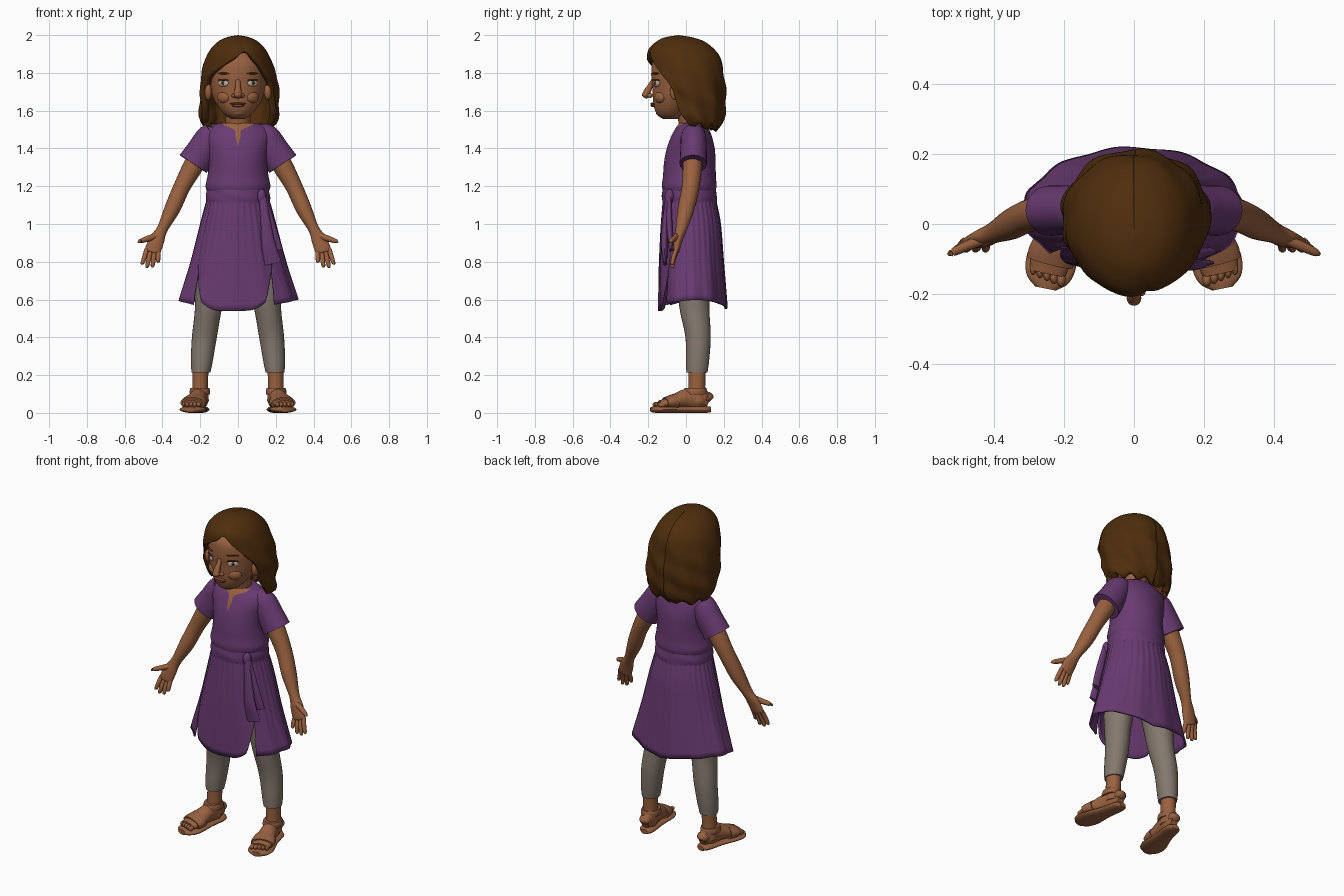
import bpy, bmesh, math
from math import sin, cos, radians, pi
from mathutils import Matrix, Vector

cube = bpy.data.objects.get("Cube")
if cube:
    bpy.data.objects.remove(cube)


def colour(name, r, g, b):
    mat = bpy.data.materials.new(name)
    mat.use_nodes = True
    mat.diffuse_color = (r, g, b, 1)
    shader = next(node for node in mat.node_tree.nodes if node.type == 'BSDF_PRINCIPLED')
    shader.inputs["Base Color"].default_value = (r, g, b, 1)
    shader.inputs["Roughness"].default_value = .8
    return mat


skin = colour("warm_skin", .32, .12, .05)
purple = colour("purple_cloth", .14, .043, .165)
brown = colour("brown_hair", .078, .027, .004)
grey = colour("grey_leggings", .23, .19, .155)
tan = colour("tan_sandal", .3, .115, .052)
lip = colour("lip", .22, .062, .035)
white = colour("eye_white", .5, .43, .37)
iris = colour("iris_brown", .1, .045, .012)
dark = colour("dark_lash", .02, .01, .006)


def finish(bm, name, mat, thick=0):
    mesh = bpy.data.meshes.new(name)
    bm.to_mesh(mesh)
    bm.free()
    mesh.materials.append(mat)
    for poly in mesh.polygons:
        poly.use_smooth = True
    mesh.set_sharp_from_angle(angle=radians(50))
    obj = bpy.data.objects.new(name, mesh)
    bpy.context.collection.objects.link(obj)
    if thick:
        mod = obj.modifiers.new("thickness", 'SOLIDIFY')
        mod.thickness = thick
        mod.offset = -1
    return obj


def at(rows, t):
    """Smoothly interpolate rows keyed by their ascending first value."""
    last = len(rows) - 1
    k = next((i for i in range(last) if t < rows[i + 1][0]), last - 1)
    a, b = rows[k], rows[k + 1]
    before, after = rows[max(k - 1, 0)], rows[min(k + 2, last)]
    h = b[0] - a[0]
    s = min(max((t - a[0]) / h, 0), 1)
    out = []
    for j in range(1, len(a)):
        m0 = (b[j] - before[j]) / (b[0] - before[0]) * h
        m1 = (after[j] - a[j]) / (after[0] - a[0]) * h
        d = b[j] - a[j]
        out.append(a[j] + s * (m0 + s * (3 * d - 2 * m0 - m1 + s * (m0 + m1 - 2 * d))))
    return out


def shell(name, rows, mat, side=1, top=None, hem=None, centre=-90, half=None,
          wave=None, power=1, cols=48, steps=18, thick=0, grow=1, cap=False):
    """Elliptical wall from rows (z, centre x, centre y, radius x, radius y)."""
    top = rows[-1][0] if top is None else top
    bm = bmesh.new()
    grid = []
    for i in range(cols + 1):
        u = 2 * i / cols - 1
        low = hem(u) if hem else rows[0][0]
        line = []
        for j in range(steps + 1):
            z = top + (low - top) * (j / steps) ** power
            th = radians(centre + u * (half(z) if half else 180))
            cx, cy, rx, ry = at(rows, z)
            g = grow * (1 + (wave(th, z) if wave else 0))
            line.append(bm.verts.new((side * cx + rx * g * cos(th), cy + ry * g * sin(th), z)))
        grid.append(line)
    for a, b in zip(grid, grid[1:]):
        for j in range(steps):
            bm.faces.new((a[j], a[j + 1], b[j + 1], b[j]))
    bmesh.ops.remove_doubles(bm, verts=bm.verts[:], dist=.00002)
    if cap:
        bmesh.ops.holes_fill(bm, edges=[e for e in bm.edges if e.is_boundary])
        bmesh.ops.recalc_face_normals(bm, faces=bm.faces[:])
    return finish(bm, name, mat, thick)


def tube(name, rows, mat, side=1, cols=16, sub=4):
    """Closed tube through rows (x, y, z, radius across, radius deep)."""
    keyed = [(i, side * r[0]) + tuple(r[1:]) for i, r in enumerate(rows)]
    count = (len(rows) - 1) * sub
    samples = [at(keyed, i / sub) for i in range(count + 1)]
    bm = bmesh.new()
    rings = []
    for i, (x, y, z, ru, rv) in enumerate(samples):
        t = Vector(samples[min(i + 1, count)][:3]) - Vector(samples[max(i - 1, 0)][:3])
        t.normalize()
        ref = Vector((1, 0, 0)) if abs(t.x) < .85 else Vector((0, 0, 1))
        u = (ref - t * ref.dot(t)).normalized()
        v = t.cross(u)
        angles = [2 * pi * k / cols for k in range(cols)]
        rings.append([bm.verts.new(Vector((x, y, z)) + u * ru * cos(a) + v * rv * sin(a)) for a in angles])
    for a, b in zip(rings, rings[1:]):
        for k in range(cols):
            n = (k + 1) % cols
            bm.faces.new((a[k], a[n], b[n], b[k]))
    bm.faces.new(rings[0])
    bm.faces.new(rings[-1])
    bmesh.ops.recalc_face_normals(bm, faces=bm.faces[:])
    return finish(bm, name, mat)


def ball(name, place, size, mat):
    bm = bmesh.new()
    bmesh.ops.create_uvsphere(bm, u_segments=20, v_segments=12, radius=1,
                              matrix=place @ Matrix.Diagonal((*size, 1)))
    return finish(bm, name, mat)


move = Matrix.Translation

# Head and neck
head_rows = [(1.555, 0, -.075, .035, .045), (1.575, 0, -.08, .066, .07), (1.61, 0, -.065, .097, .102),
             (1.66, 0, -.04, .128, .135), (1.72, 0, -.02, .147, .158), (1.8, 0, -.02, .152, .164),
             (1.87, 0, -.02, .138, .152), (1.93, 0, -.02, .08, .09)]
shell("head", head_rows, skin, cap=True, steps=24)
shell("neck", [(1.42, 0, .035, .075, .07), (1.53, 0, .022, .066, .06), (1.64, 0, 0, .066, .07)], skin, cap=True)


def on_face(x, z, out=0):
    cx, cy, rx, ry = at(head_rows, z)
    y = -ry * math.sqrt(1 - (x / rx) ** 2)
    turn = math.atan2(x / rx ** 2, -y / ry ** 2)
    return move((x, cy + y - out, z)) @ Matrix.Rotation(turn, 4, 'Z')


# Facial features
tube("nose", [(0, -.172, 1.765, .012, .01), (0, -.19, 1.73, .014, .014),
              (0, -.209, 1.69, .02, .02), (0, -.2, 1.668, .012, .012)], skin)
ball("nose_tip", move((0, -.212, 1.685)), (.021, .021, .018), skin)
ball("upper_lip", on_face(0, 1.637, .004), (.042, .012, .006), lip)
ball("lower_lip", on_face(0, 1.627, .004), (.032, .013, .008), lip)
ball("chin", move((0, -.138, 1.592)), (.035, .022, .02), skin)
for side, word in ((1, "left"), (-1, "right")):
    x = side * .077
    ball(word + "_nostril", move((side * .02, -.19, 1.68)), (.014, .016, .012), skin)
    ball(word + "_eye", on_face(x, 1.745), (.031, .008, .017), white)
    ball(word + "_iris", on_face(x, 1.746), (.015, .01, .015), iris)
    ball(word + "_pupil", on_face(x, 1.746), (.007, .0115, .007), dark)
    ball(word + "_lashes", on_face(x, 1.762), (.033, .008, .004), dark)
    ball(word + "_brow", on_face(x, 1.797), (.036, .006, .005), brown)
    ball(word + "_cheek", on_face(side * .075, 1.672, -.014), (.04, .022, .032), skin)
    ball(word + "_ear", move((side * .158, -.055, 1.7)), (.02, .03, .045), skin)

# Wavy hair with an off-centre parting and an open face
hair_rows = [(1.48, 0, .05, .16, .105), (1.53, .005, .04, .195, .148), (1.6, .005, .025, .208, .18),
             (1.7, .005, .015, .208, .195), (1.8, .003, 0, .197, .2), (1.88, 0, -.012, .17, .195),
             (1.93, 0, -.025, .142, .17), (1.97, 0, -.03, .1, .12), (1.99, 0, -.04, .055, .065), (2, 0, -.04, 0, 0)]
hairline = [(-180, 1.5), (-90, 1.52), (-78, 1.535), (-70, 1.6), (-63, 1.72), (-50, 1.785), (-32, 1.825),
            (-12, 1.865), (10, 1.91), (18, 1.91), (34, 1.855), (50, 1.79), (63, 1.72),
            (70, 1.6), (78, 1.535), (90, 1.52), (180, 1.5)]


def hair_hem(u):
    d = u * 180
    return at(hairline, d)[0] + (.014 * sin(d / 5) if abs(d) > 80 else 0)


def hair_wave(th, z):
    d = math.degrees(th) + 90
    fall = min(max((1.92 - z) / .3, 0), 1)
    part = -.035 * math.exp(-((d - 14) / 6) ** 2) * min((2 - z) * 20, 1)
    return part + fall * (.03 * sin(9 * th + 12 * z) + .025 * sin(45 * z + 4 * th))


shell("hair", hair_rows, brown, hem=hair_hem, wave=hair_wave, power=1.7, cols=120, steps=40, thick=.035)

# Tunic top with a notched neckline
torso_rows = [(1.17, 0, .017, .163, .138), (1.2, 0, .017, .172, .145), (1.25, 0, .018, .162, .14),
              (1.32, 0, .02, .155, .137), (1.4, 0, .025, .165, .127), (1.47, 0, .03, .178, .105),
              (1.51, 0, .033, .155, .085), (1.535, 0, .035, .1, .068)]
shell("tunic_top", torso_rows, purple, cap=True, steps=24)
notch = [(1.415, .5), (1.46, 4), (1.505, 10), (1.535, 55)]
shell("neckline_skin", torso_rows, skin, top=1.536, hem=lambda u: 1.415, grow=1.02, cols=16,
      half=lambda z: max(at(notch, z)[0], .5))

# Skirt split into a front panel and a wrapped back panel
skirt_rows = [(.53, 0, .038, .335, .183), (.6, 0, .036, .316, .18), (.8, 0, .03, .253, .17),
              (1, 0, .027, .2, .157), (1.09, 0, .022, .176, .145), (1.15, 0, .017, .158, .136)]


def folds(th, z):
    drop = (1.15 - z) / .6
    return .018 * drop * cos(11 * th) + .015 * (1 - drop) * sin(34 * th)


def slit(z):
    return min(max((.8 - z) / .25, 0), 1)


shell("skirt_front", skirt_rows, purple, centre=-95, half=lambda z: 51 - 23 * slit(z), wave=folds,
      hem=lambda u: .54 + .045 * abs(u) ** 5, cols=48, thick=.01, grow=1.01)
shell("skirt_back", skirt_rows, purple, centre=85, half=lambda z: 131 + 7 * slit(z), wave=folds,
      hem=lambda u: .55 + .05 * sin(pi * abs(u) * .85), cols=110, thick=.01)

# Belt and hanging sash
shell("belt", [(1.11, 0, .019, .168, .143), (1.145, 0, .018, .17, .146), (1.18, 0, .017, .164, .141)], purple,
      wave=lambda th, z: .006 * sin(5 * th + 90 * z), steps=8, cap=True)
ball("sash_knot", move((.125, -.088, 1.145)), (.024, .025, .04), purple)
tube("sash_long_tail", [(.13, -.095, 1.14, .02, .014), (.145, -.108, 1.02, .026, .016),
                        (.16, -.115, .9, .036, .018), (.185, -.11, .79, .046, .01)], purple)
tube("sash_short_tail", [(.135, -.09, 1.14, .018, .012), (.17, -.088, 1, .026, .016),
                         (.205, -.078, .86, .032, .012)], purple)

# Limbs, hands and sandals
leg_rows = [(.215, .196, .058, .05, .056), (.25, .194, .06, .056, .06), (.4, .178, .064, .066, .067),
            (.55, .157, .045, .071, .079), (.7, .14, .04, .085, .09), (.98, .09, .03, .09, .1)]
for side, word in ((1, "left"), (-1, "right")):
    tube(word + "_sleeve", [(.1, .04, 1.488, .045, .05), (.145, .04, 1.462, .072, .066), (.19, .04, 1.39, .08, .07),
                            (.237, .038, 1.318, .086, .072)], purple, side, cols=24)
    tube(word + "_arm", [(.17, .04, 1.43, .05, .05), (.23, .035, 1.32, .054, .052), (.295, .025, 1.2, .045, .047),
                         (.348, 0, 1.08, .042, .044), (.4, -.025, .975, .029, .03),
                         (.428, -.04, .92, .04, .024), (.451, -.052, .86, .042, .017),
                         (.455, -.054, .848, .034, .01)], skin, side, cols=20)
    for finger, x, z, tip_x, tip_z in (("index", .483, .868, .506, .785), ("middle", .463, .86, .481, .768),
                                       ("ring", .443, .855, .452, .77), ("little", .422, .86, .423, .795)):
        mid = ((x + tip_x) / 2, -.065, (z + tip_z) / 2)
        tube(word + "_" + finger + "_finger", [(x, -.05, z, .012, .012), (*mid, .0125, .0125),
             (tip_x, -.072, tip_z + .008, .01, .01), (tip_x, -.073, tip_z, .004, .004)], skin, side, cols=10)
    tube(word + "_thumb", [(.425, -.042, .94, .017, .016), (.47, -.06, .925, .016, .015),
                           (.515, -.08, .91, .012, .012), (.53, -.087, .903, .004, .004)], skin, side, cols=10)

    shell(word + "_legging", leg_rows, grey, side, cap=True, cols=28)
    shell(word + "_ankle", [(.06, .2, .06, .046, .05), (.13, .2, .058, .041, .044), (.24, .198, .06, .042, .046)],
          skin, side, cap=True, cols=24)
    tube(word + "_foot", [(.194, .12, .055, .022, .025), (.197, .075, .075, .041, .06), (.212, 0, .075, .046, .052),
                          (.235, -.09, .053, .06, .03), (.246, -.14, .046, .05, .02)], skin, side, cols=20)
    for i in range(5):
        reach = -.158 + .008 * i
        ball(f"{word}_toe_{i + 1}", move((side * (.208 + .02 * i), reach, .044)),
             (.013 - .001 * i, .02, .014), skin)
    tube(word + "_sole", [(.192, .132, .018, .022, .014), (.195, .1, .018, .044, .018), (.213, 0, .018, .052, .018),
                          (.234, -.1, .018, .072, .018), (.246, -.155, .018, .062, .018),
                          (.252, -.184, .018, .03, .014)], tan, side, cols=24)
    tube(word + "_toe_strap", [(.225, -.05, .06, .061, .045), (.232, -.08, .056, .068, .039),
                               (.24, -.11, .05, .067, .033)], tan, side, cols=24)
    shell(word + "_ankle_strap", [(.098, .202, .05, .053, .062), (.115, .202, .05, .054, .062),
                                  (.132, .202, .05, .05, .057)], tan, side, cap=True, cols=28, steps=6)
    tube(word + "_heel_strap", [(.196, .11, .085, .038, .03), (.195, .125, .078, .032, .026),
                                (.194, .134, .07, .02, .018)], tan, side)
